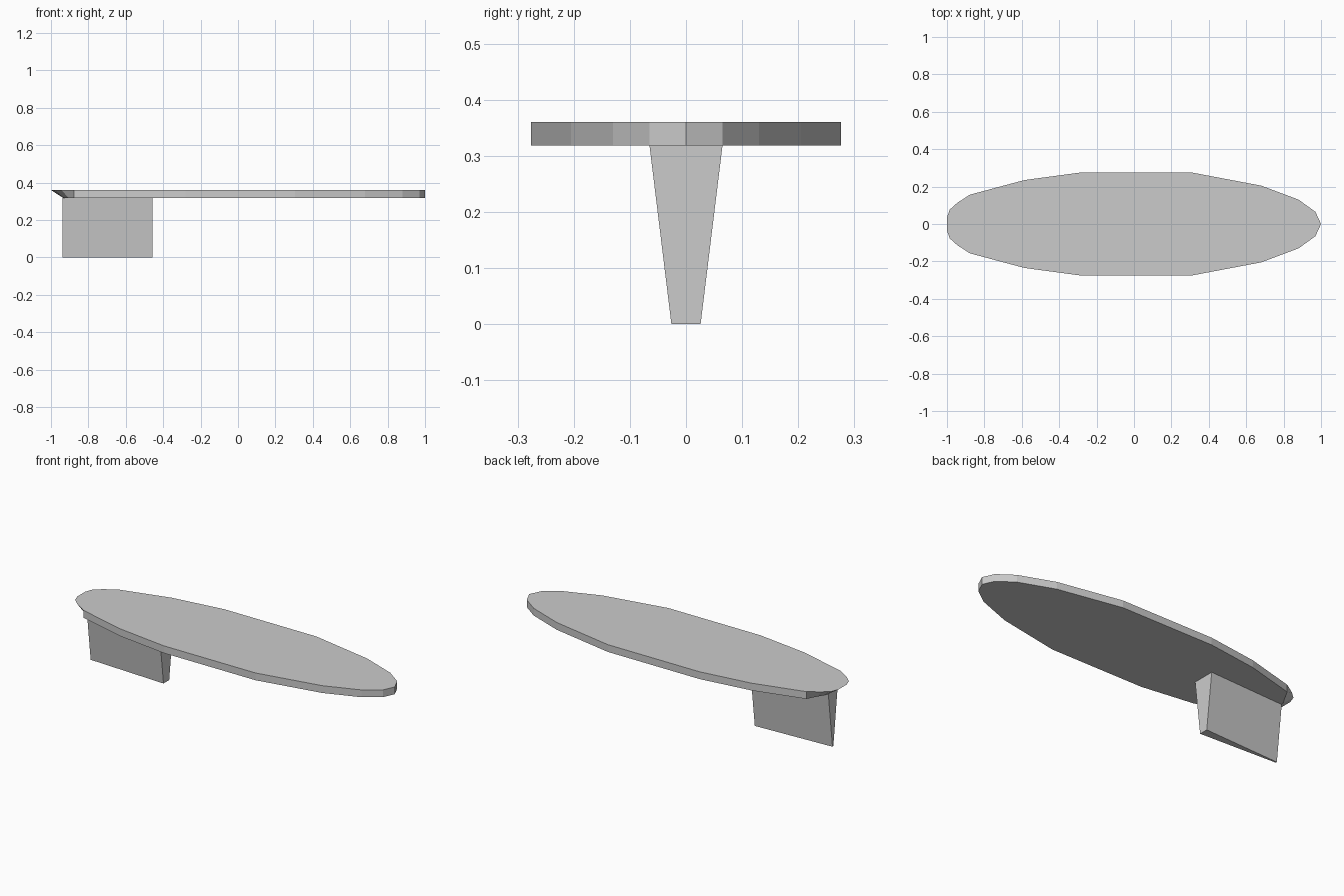
import bpy

if "Cube" in bpy.data.objects:
    bpy.data.objects.remove(bpy.data.objects["Cube"])

def make_mesh(name, verts, faces):
    mesh = bpy.data.meshes.new(name)
    mesh.from_pydata(verts, [], faces)
    mesh.update()
    obj = bpy.data.objects.new(name, mesh)
    bpy.context.collection.objects.link(obj)
    return obj

def loft(name, lower, upper):
    """Close two matching counter-clockwise rings into a solid."""
    n = len(lower)
    faces = [list(range(n))[::-1], list(range(n, 2 * n))]
    faces += [(i, (i + 1) % n, n + (i + 1) % n, n + i) for i in range(n)]
    return make_mesh(name, lower + upper, faces)

def mirrored(half, z):
    """Half outline from nose to tail (y > 0), mirrored to a full ring."""
    other = [(x, -y) for x, y in reversed(half) if y > 0]
    return [(x, y, z) for x, y in half + other]

BOARD_Z, TOP_Z = 0.318, 0.36

# Board: faceted long oval, undercut at the tail
side = [(1.0, 0), (0.97, 0.065), (0.88, 0.13), (0.68, 0.205), (0.305, 0.276),
        (-0.28, 0.276), (-0.585, 0.235), (-0.877, 0.157)]
tail_top = [(-0.945, 0.113), (-0.985, 0.077), (-1.0, 0.035)]
tail_low = [(-0.905, 0.105), (-0.932, 0.06), (-0.935, 0.03)]
loft("board", mirrored(side + tail_low, BOARD_Z), mirrored(side + tail_top, TOP_Z))

# Fin: wedge, thick at the front and top, thin at the back and bottom
def fin_ring(front, back, z):
    return [(-0.457, -front, z), (-0.457, front, z), (-0.937, back, z), (-0.937, -back, z)]

loft("fin", fin_ring(0.026, 0.004, 0.0), fin_ring(0.065, 0.042, BOARD_Z))
